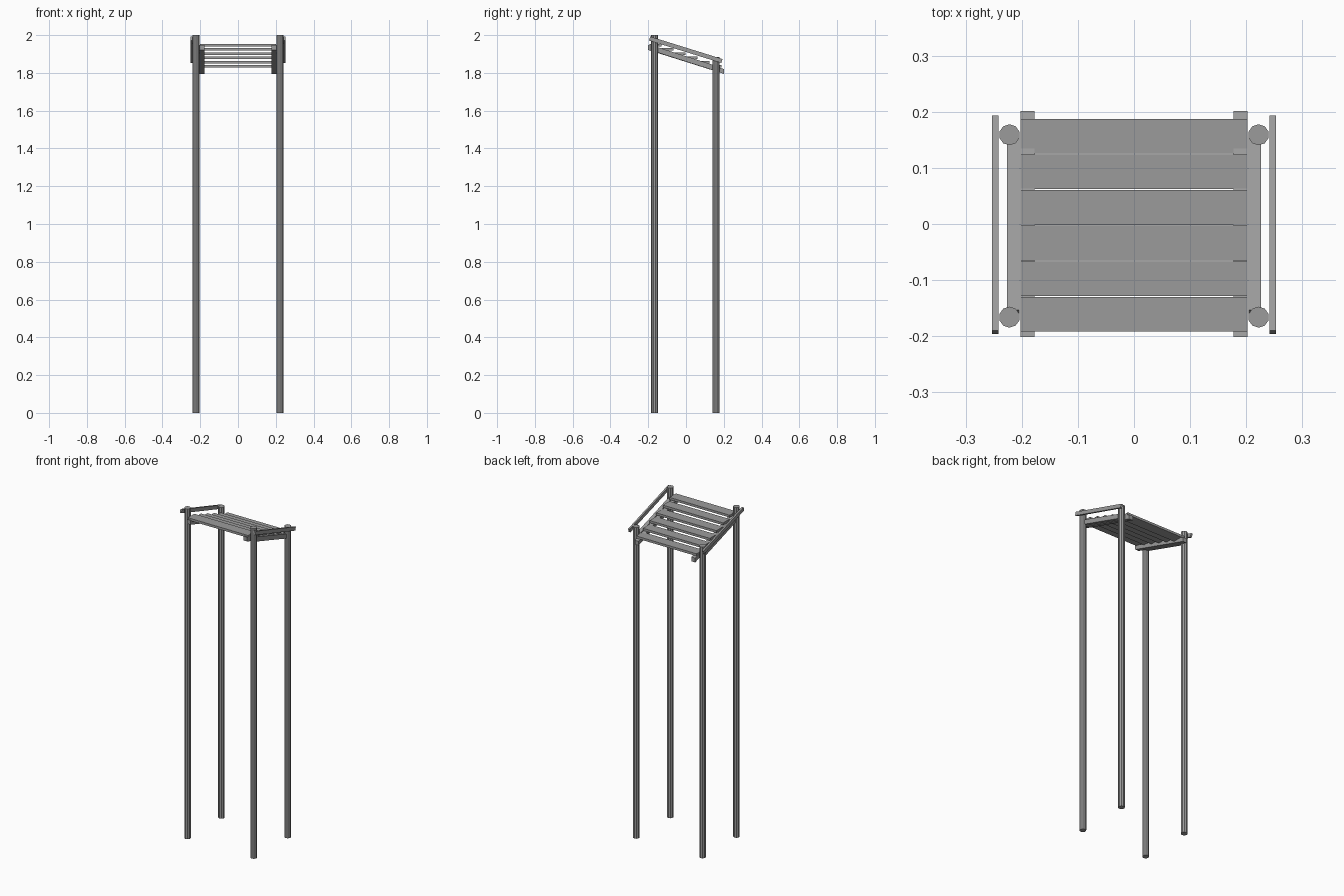
import bpy
import bmesh
import math
from mathutils import Matrix, Vector

cube = bpy.data.objects.get("Cube")
if cube:
    bpy.data.objects.remove(cube, do_unlink=True)

grey = bpy.data.materials.new("weathered_grey")
grey.use_nodes = True
colour = (0.33, 0.33, 0.33, 1)
grey.diffuse_color = colour
grey.node_tree.nodes["Principled BSDF"].inputs["Base Color"].default_value = colour


def finish(name, bm):
    bmesh.ops.recalc_face_normals(bm, faces=bm.faces)
    mesh = bpy.data.meshes.new(name)
    bm.to_mesh(mesh)
    bm.free()
    mesh.materials.append(grey)
    obj = bpy.data.objects.new(name, mesh)
    bpy.context.collection.objects.link(obj)
    return obj


def box(name, centre, size, tilt=0.0):
    bm = bmesh.new()
    matrix = (Matrix.Translation(centre) @ Matrix.Rotation(tilt, 4, "X")
              @ Matrix.Diagonal((*size, 1)))
    bmesh.ops.create_cube(bm, size=1, matrix=matrix)
    return finish(name, bm)


def bar(name, x, start, end, width, height):
    # Square-cut bar running between two (y, z) points
    a, b = Vector((x, *start)), Vector((x, *end))
    run = b - a
    return box(name, (a + b) / 2, (width, run.length, height),
               math.atan2(run.z, run.y))


def post(name, x, y, height):
    bm = bmesh.new()
    bmesh.ops.create_cone(bm, cap_ends=True, segments=10, radius1=0.0187,
                          radius2=0.0187, depth=height,
                          matrix=Matrix.Translation((x, y, height / 2)))
    return finish(name, bm)


def stringer(name, x):
    # Sloping bearer with upright ends
    obj = box(name, (x, 0, 1.871), (0.025, 0.402, 0.026))
    for v in obj.data.vertices:
        v.co.z -= 0.315 * v.co.y
    return obj


for side, s in (("right", -1), ("left", 1)):
    post(f"front_post_{side}", s * 0.222, -0.166, 2.0)
    post(f"back_post_{side}", s * 0.222, 0.159, 1.885)
    stringer(f"stringer_{side}", s * 0.19)
    bar(f"side_beam_{side}", s * 0.215, (-0.157, 1.924), (0.157, 1.824), 0.022, 0.027)
    bar(f"handrail_{side}", s * 0.2473, (-0.193, 1.982), (0.19, 1.863), 0.0108, 0.022)

# Level treads stepping down towards the back
for i in range(6):
    box(f"tread_{i + 1}", (0, -0.161 + i * 0.0635, 1.947 - i * 0.0225),
        (0.404, 0.062, 0.014))
